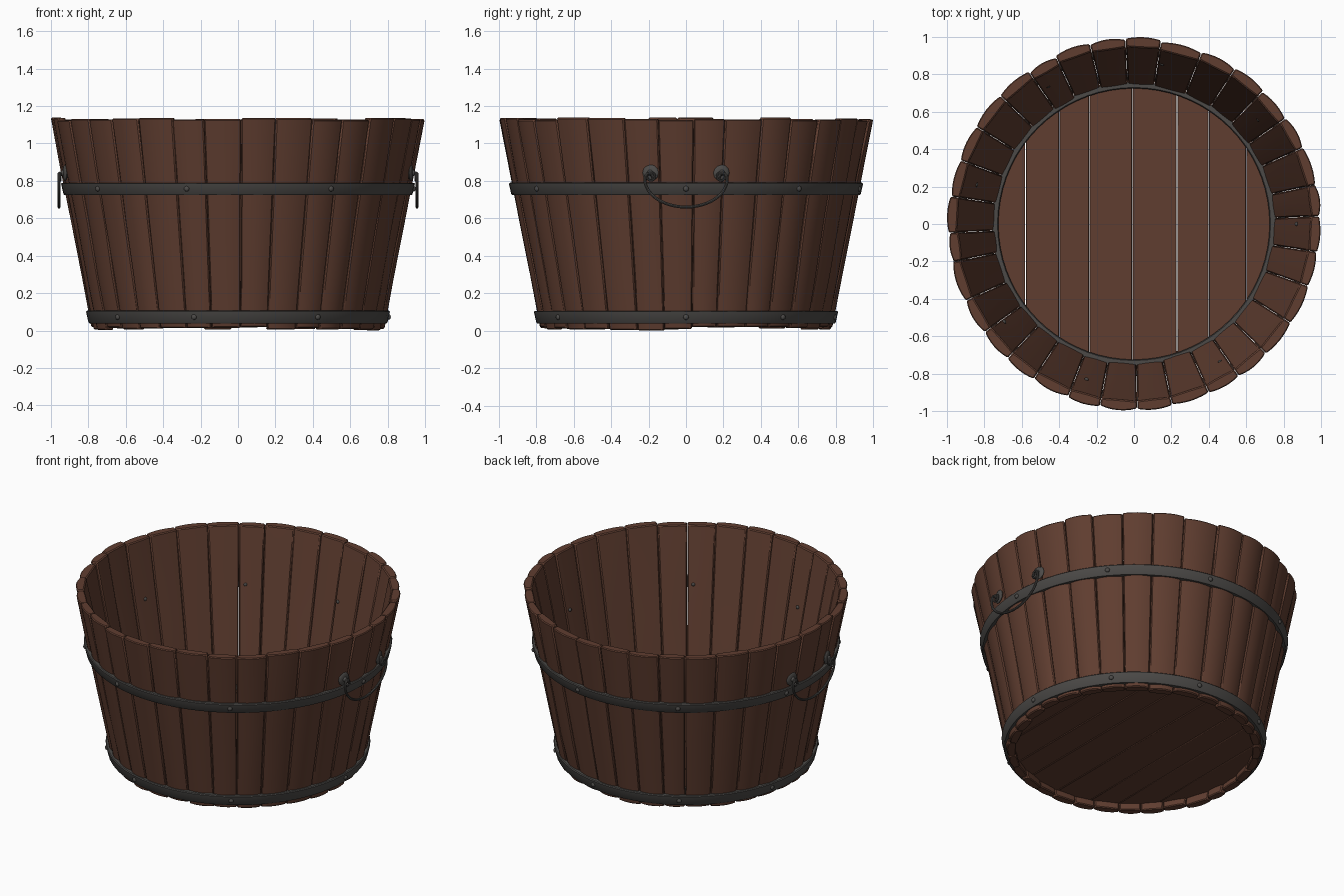
import bpy, bmesh, math, random
from mathutils import Vector, Matrix

if "Cube" in bpy.data.objects:
    bpy.data.objects.remove(bpy.data.objects["Cube"])

random.seed(4)
TAU = math.tau


def material(name, col):
    m = bpy.data.materials.new(name)
    m.diffuse_color = (*col, 1)
    m.use_nodes = True
    m.node_tree.nodes["Principled BSDF"].inputs["Base Color"].default_value = m.diffuse_color
    return m


WOOD = material("brown_wood", (0.118, 0.048, 0.030))
IRON = material("dark_iron", (0.072, 0.068, 0.064))


def wall_r(z):
    """Outer radius of the tapered wall at height z."""
    return 0.779 + 0.195 * z


def finish(name, bm, mat, angle=40, bevel=0):
    bmesh.ops.recalc_face_normals(bm, faces=bm.faces)
    me = bpy.data.meshes.new(name)
    bm.to_mesh(me)
    bm.free()
    ob = bpy.data.objects.new(name, me)
    bpy.context.collection.objects.link(ob)
    me.materials.append(mat)
    bpy.ops.object.select_all(action='DESELECT')
    ob.select_set(True)
    bpy.context.view_layer.objects.active = ob
    bpy.ops.object.shade_smooth_by_angle(angle=math.radians(angle))
    if bevel:
        b = ob.modifiers.new("bevel", 'BEVEL')
        b.width, b.segments, b.limit_method = bevel, 1, 'ANGLE'
        b.angle_limit = math.radians(50)
    return ob


def loft(bm, rings, caps=True, closed=False):
    """Bridge successive closed rings of points."""
    vs = [[bm.verts.new(p) for p in r] for r in rings]
    n = len(vs[0])
    for i in range(len(vs) if closed else len(vs) - 1):
        a, b = vs[i], vs[(i + 1) % len(vs)]
        for k in range(n):
            bm.faces.new((a[k], a[(k + 1) % n], b[(k + 1) % n], b[k]))
    if caps and not closed:
        bm.faces.new(vs[0])
        bm.faces.new(vs[-1])


def polar(r, a, z):
    return Vector((r * math.cos(a), r * math.sin(a), z))


# Wall staves: slightly uneven, rounded boards
N, THICK = 32, 0.058
start = -math.pi / 2 + 0.03
edges = [start + TAU * (i + random.uniform(-0.12, 0.12)) / N for i in range(N)]
edges.append(edges[0] + TAU)
bm = bmesh.new()
for i in range(N):
    a0, a1 = edges[i] + 0.0012, edges[i + 1] - 0.0012
    lo = random.uniform(0.0, 0.02)
    hi = random.uniform(1.122, 1.138)
    off = random.uniform(-0.006, 0.003)
    rings = []
    for k in range(5):
        z = lo + (hi - lo) * k / 4
        r = wall_r(z) + off + random.uniform(-0.002, 0.002)
        bulge = random.uniform(0.008, 0.014)
        ts = [j / 6 for j in range(7)]
        outer = [polar(r - bulge * (2 * t - 1) ** 2, a0 + (a1 - a0) * t, z) for t in ts]
        inner = [polar(r - THICK + 0.006 * (2 * t - 1) ** 2, a0 + (a1 - a0) * t, z)
                 for t in reversed(ts)]
        rings.append(outer + inner)
    loft(bm, rings)
finish("wall_staves", bm, WOOD, bevel=0.006)

# Floor planks, clipped to a circle
FR = 0.745
cuts = [-FR, -0.58, -0.4, -0.24, -0.01, 0.23, 0.4, 0.6, FR]
bm = bmesh.new()
for x0, x1 in zip(cuts, cuts[1:]):
    x0, x1 = x0 + 0.0015, x1 - 0.0015
    xs = [x0 + (x1 - x0) * k / 8 for k in range(9)]
    half = [(x, math.sqrt(FR * FR - x * x)) for x in xs]
    outline = half + [(x, -y) for x, y in reversed(half)]
    loft(bm, [[(x, y, z) for x, y in outline] for z in (0.06, 0.11)])
finish("floor_planks", bm, WOOD, bevel=0.003)


# Iron hoops
def hoop(name, profile, segs=72):
    bm = bmesh.new()
    loft(bm, [[polar(r, TAU * i / segs, z) for r, z in profile] for i in range(segs)],
         closed=True)
    return finish(name, bm, IRON)


def outer_hoop(name, z0, z1):
    c = 0.005
    hoop(name, [(wall_r(z0) - 0.016, z0), (wall_r(z0) + 0.008, z0),
                (wall_r(z0) + 0.013, z0 + c), (wall_r(z1) + 0.013, z1 - c),
                (wall_r(z1) + 0.008, z1), (wall_r(z1) - 0.016, z1)])


outer_hoop("upper_hoop", 0.725, 0.79)
outer_hoop("lower_hoop", 0.038, 0.106)
hoop("inner_floor_hoop", [(0.725, 0.10), (0.725, 0.13), (0.73, 0.136), (0.76, 0.136), (0.76, 0.10)])


# Rivets through the hoops
def dome(bm, centre, normal, radius, depth):
    m = (Matrix.Translation(centre) @ normal.to_track_quat('Z', 'Y').to_matrix().to_4x4()
         @ Matrix.Diagonal((radius, radius, depth, 1)))
    bmesh.ops.create_uvsphere(bm, u_segments=12, v_segments=8, radius=1, matrix=m)


ANGLES = [-143, -107, -58, 0, 40, 80, 122, 166]
bm = bmesh.new()
for deg in ANGLES:
    a = math.radians(deg)
    n = polar(1, a, 0)
    for z in (0.758, 0.072):
        dome(bm, polar(wall_r(z) + 0.013, a, z), n, 0.015, 0.011)
    dome(bm, polar(wall_r(0.758) - THICK, a, 0.758), n, 0.012, 0.010)
finish("rivets", bm, IRON)


# Drop handles on the left and right sides
def tube(bm, pts, radius, sides=8, closed=False):
    """Sweep a round section along a path lying in a plane facing x."""
    pts = [Vector(p) for p in pts]
    rings = []
    for i, p in enumerate(pts):
        if closed:
            d = pts[(i + 1) % len(pts)] - pts[i - 1]
        else:
            d = pts[min(i + 1, len(pts) - 1)] - pts[max(i - 1, 0)]
        u = Vector((1, 0, 0))
        v = d.normalized().cross(u).normalized()
        rings.append([p + radius * (u * math.cos(TAU * k / sides) + v * math.sin(TAU * k / sides))
                      for k in range(sides)])
    loft(bm, rings, closed=closed)


for side, label in ((1, "right"), (-1, "left")):
    bm = bmesh.new()
    for sy in (-1, 1):
        # Round mounting plate, knob and eye
        n = Vector((side * 0.978, sy * 0.2, 0)).normalized()
        p = n * wall_r(0.843)
        p.z = 0.843
        dome(bm, p, n, 0.044, 0.012)
        dome(bm, p + n * 0.012, n, 0.016, 0.012)
        eye = [(side * 0.95, sy * 0.187 + 0.022 * math.cos(TAU * k / 16),
                0.823 + 0.022 * math.sin(TAU * k / 16)) for k in range(16)]
        tube(bm, eye, 0.006, closed=True)
    finish(label + "_handle_mounts", bm, IRON)

    # Hanging bail with hooked ends
    bm = bmesh.new()
    arc = [(0.22 * math.cos(math.pi * k / 24), 0.81 - 0.15 * math.sin(math.pi * k / 24))
           for k in range(25)]
    hook = [(0.175, 0.815), (0.185, 0.838), (0.205, 0.84), (0.217, 0.827)]
    path = hook + arc + [(-y, z) for y, z in reversed(hook)]
    tube(bm, [(side * 0.957, y, z) for y, z in path], 0.008)
    finish(label + "_handle_bail", bm, IRON)
